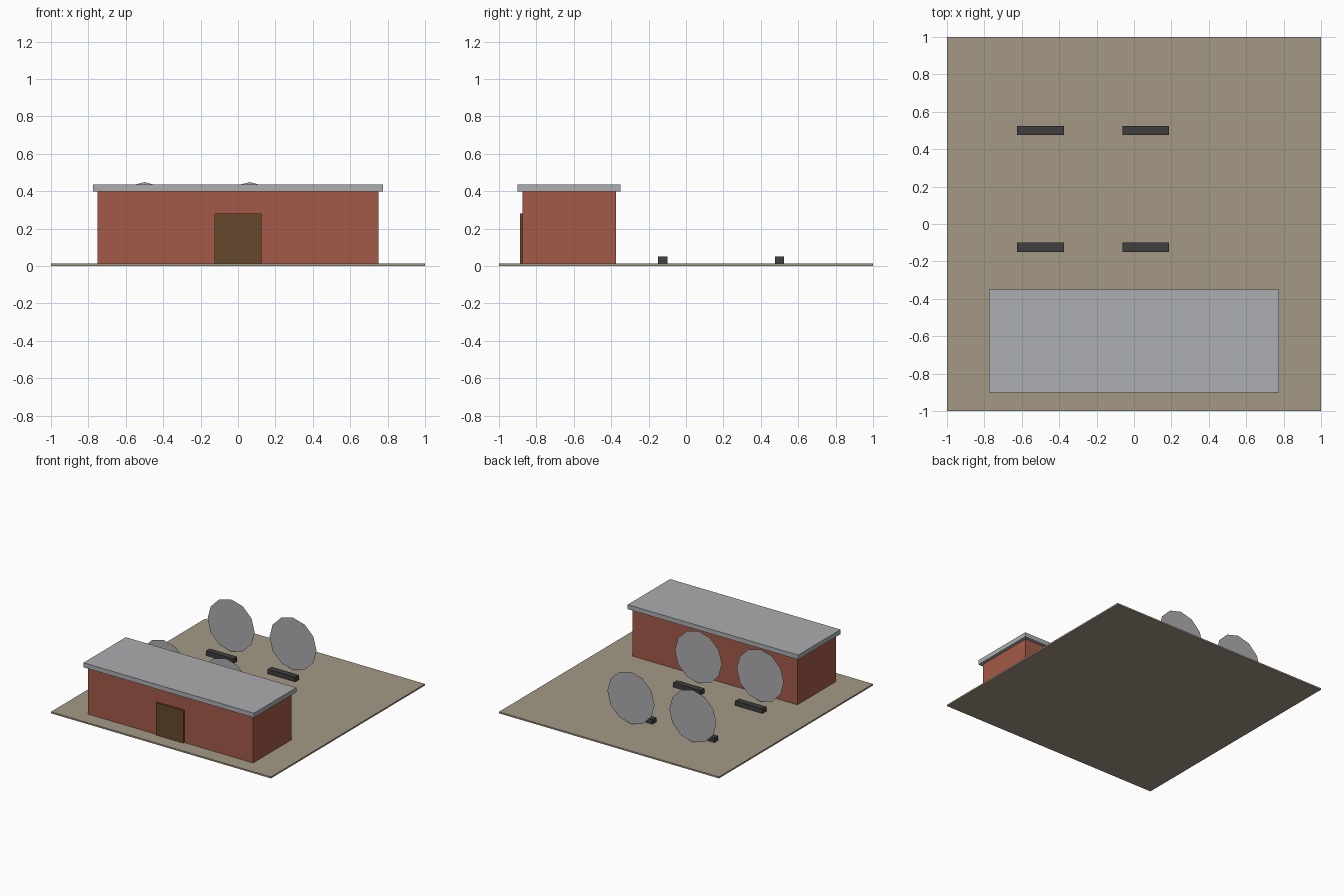
import bpy
import math

cube = bpy.data.objects.get("Cube")
if cube:
    bpy.data.objects.remove(cube, do_unlink=True)


def material(name, hex_code):
    """Flat material from an sRGB hex code, stored as linear values."""
    srgb = [int(hex_code[i:i + 2], 16) / 255 for i in (0, 2, 4)]
    colour = [((c + 0.055) / 1.055) ** 2.4 for c in srgb] + [1.0]
    mat = bpy.data.materials.new(name)
    mat.use_nodes = True
    mat.diffuse_color = colour
    bsdf = next(n for n in mat.node_tree.nodes if n.type == "BSDF_PRINCIPLED")
    bsdf.inputs["Base Color"].default_value = colour
    return mat


sand = material("sandy ground", "A39985")
brick = material("red brick", "A45A48")
roofing = material("roof grey", "ACADB1")
wood = material("brown door", "66492D")
dark = material("dark grey", "3E3E3E")
panel = material("disc grey", "ADAEB0")


def box(name, mat, x, y, z):
    """Axis-aligned block given its (low, high) range on each axis."""
    ranges = (x, y, z)
    bpy.ops.mesh.primitive_cube_add(size=1, location=[(a + b) / 2 for a, b in ranges])
    ob = bpy.context.object
    ob.name = name
    ob.scale = [b - a for a, b in ranges]
    bpy.ops.object.transform_apply(location=False, rotation=False, scale=True)
    ob.data.materials.append(mat)
    return ob


def disc(name, mat, x, y, z, radius):
    """Flat twelve-sided upright disc facing the back, one corner at the top."""
    bpy.ops.mesh.primitive_circle_add(
        vertices=12, radius=radius, fill_type="NGON",
        location=(x, y, z), rotation=(math.pi / 2, 0, 0))
    ob = bpy.context.object
    ob.name = name
    ob.data.materials.append(mat)
    return ob


# Ground slab
box("ground", sand, (-1, 1), (-1, 1), (0, 0.0125))

# Building with overhanging flat roof and front door
box("building_walls", brick, (-0.75, 0.75), (-0.875, -0.375), (0.005, 0.4))
box("roof_slab", roofing, (-0.775, 0.775), (-0.9, -0.35), (0.4, 0.4375))
box("front_door", wood, (-0.125, 0.125), (-0.8875, -0.87), (0.0125, 0.28))

# Two rows of low beams, each with an upright disc nearby
for row, beam_y, disc_y in (("front", -0.125, -0.25), ("back", 0.5, 0.625)):
    for side, x in (("right", -0.5), ("left", 0.0625)):
        box(f"{row}_{side}_beam", dark, (x - 0.125, x + 0.125),
            (beam_y - 0.025, beam_y + 0.025), (0.005, 0.05))
        disc(f"{row}_{side}_disc", panel, x, disc_y, 0.235, 0.214)
